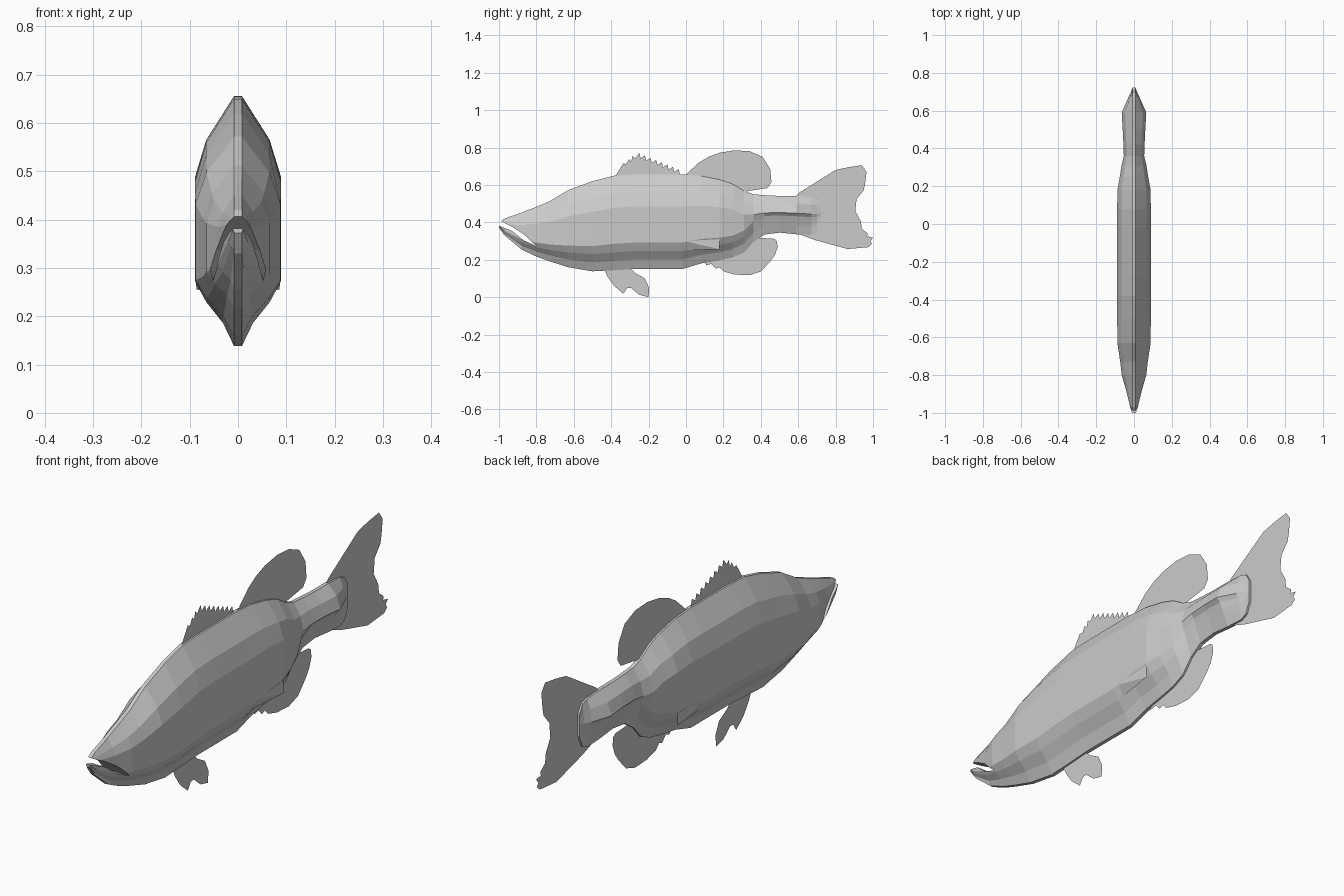
import bpy, bmesh

grey = bpy.data.materials.new("plain grey")
grey.diffuse_color = (0.6, 0.6, 0.6, 1)


def make_object(name, verts, faces):
    mesh = bpy.data.meshes.new(name)
    bm = bmesh.new()
    vs = [bm.verts.new(v) for v in verts]
    for f in faces:
        bm.faces.new([vs[i] for i in f])
    if len(faces) > 1:
        bmesh.ops.recalc_face_normals(bm, faces=bm.faces[:])
    bm.to_mesh(mesh)
    bm.free()
    mesh.materials.append(grey)
    obj = bpy.data.objects.new(name, mesh)
    bpy.context.collection.objects.link(obj)
    return obj


def fin(name, outline):
    """Paper-thin fin on the centre plane from a (y, z) outline."""
    return make_object(name, [(0, y, z) for y, z in outline],
                       [list(range(len(outline)))])


# Half cross-sections, bottom to top: (height fraction, width fraction)
TRUNK = [(0, .09), (.10, .35), (.19, .74), (.28, 1), (.66, 1), (.82, .74), (1, .09)]
STALK = [(0, .12), (.22, .42), (.36, .6), (.47, .75), (.55, 1), (.80, .72), (1, .12)]

# Body stations: y, bottom z, top z, half width, blend from trunk to tail stalk
STATIONS = [
    (-1.00, .372, .398, .010, 0), (-.97, .330, .420, .020, 0),
    (-.88, .255, .452, .042, 0), (-.80, .217, .483, .065, 0),
    (-.73, .192, .512, .073, 0), (-.63, .160, .572, .088, 0),
    (-.50, .138, .620, .089, 0), (-.38, .144, .650, .089, 0),
    (-.28, .150, .655, .089, 0), (-.02, .150, .656, .089, 0),
    (.08, .180, .648, .089, 0), (.18, .197, .628, .088, 0),
    (.25, .212, .605, .075, .1), (.31, .238, .568, .066, .4),
    (.36, .295, .550, .054, .8), (.42, .335, .545, .056, 1),
    (.50, .345, .541, .060, 1), (.59, .336, .541, .065, 1),
    (.67, .332, .536, .030, 1), (.70, .345, .525, .016, 1),
    (.722, .395, .490, .008, 1)]

# Body loft
verts, faces = [], []
for y, low, high, w, k in STATIONS:
    side = []
    for (ta, wa), (tb, wb) in zip(TRUNK, STALK):
        t, f = ta + (tb - ta) * k, wa + (wb - wa) * k
        side.append((max(.008, f * w), y, low + t * (high - low)))
    verts += side + [(-x, yy, z) for x, yy, z in reversed(side)]
n = 2 * len(TRUNK)
for s in range(len(STATIONS) - 1):
    for i in range(n):
        j = (i + 1) % n
        faces.append((s * n + i, s * n + j, (s + 1) * n + j, (s + 1) * n + i))
faces.append(range(n))
faces.append(range(len(verts) - n, len(verts)))
body = make_object("body", verts, faces)

# Open mouth cut through the head
mouth = [(-1.03, .432), (-.98, .402), (-.93, .376), (-.87, .338), (-.80, .273),
         (-.87, .305), (-.93, .354), (-1.03, .394)]
m = len(mouth)
cutter = make_object(
    "mouth_cutter",
    [(x, y, z) for x in (-.2, .2) for y, z in mouth],
    [range(m), range(m, 2 * m)] +
    [(i, (i + 1) % m, m + (i + 1) % m, m + i) for i in range(m)])
cutter.hide_render = True
cut = body.modifiers.new("mouth", 'BOOLEAN')
cut.operation = 'DIFFERENCE'
cut.solver = 'EXACT'
cut.object = cutter
bpy.context.view_layer.objects.active = body
bpy.ops.object.modifier_apply(modifier=cut.name)
bpy.data.objects.remove(cutter)

# Small side flaps low on the flanks
for s, label in ((1, "right"), (-1, "left")):
    make_object(label + "_side_flap",
                [(s * .089, -.01, .30), (s * .086, .18, .256),
                 (s * .062, -.01, .25), (s * .086, .18, .31)],
                [(0, 1, 3), (0, 2, 1), (1, 2, 3), (0, 3, 2)])

# Spiny front dorsal fin with a saw-toothed edge
spines = [(-.38, .63), (-.37, .66), (-.335, .715), (-.32, .71), (-.305, .738),
          (-.293, .725), (-.285, .755), (-.272, .742)]
peaks = 8
for i in range(peaks):
    t = i / (peaks - 1)
    y, z = -.25 + .21 * t, .770 - .085 * t
    spines += [(y, z), (y + .008, z - .028)]
spines += [(.01, .655), (.01, .63)]
fin("spiny_dorsal_fin", spines)

# Soft rear dorsal fin
fin("soft_dorsal_fin", [
    (0, .64), (.01, .665), (.07, .72), (.12, .75), (.18, .772), (.26, .785),
    (.34, .780), (.41, .750), (.45, .685), (.457, .615), (.435, .583),
    (.33, .567), (.26, .54)])

# Tail fin
fin("tail_fin", [
    (.58, .53), (.60, .555), (.80, .680), (.87, .695), (.94, .705), (.965, .67),
    (.958, .61), (.95, .57), (.912, .525), (.905, .46), (.935, .405),
    (.94, .365), (.972, .34), (.968, .325), (1.0, .318), (.985, .30), (.995, .285),
    (.975, .267), (.865, .257), (.69, .305), (.58, .345)])

# Anal fin, ragged at the front
fin("anal_fin", [
    (.05, .22), (.07, .18), (.10, .187), (.11, .17), (.135, .178), (.16, .152),
    (.18, .160), (.20, .138), (.26, .121), (.34, .117), (.40, .137), (.45, .190),
    (.475, .225), (.49, .267), (.485, .302), (.47, .312), (.38, .318), (.28, .28)])

# Pelvic fin
fin("pelvic_fin", [
    (-.44, .155), (-.42, .11), (-.385, .06), (-.335, .018), (-.315, .048),
    (-.295, .050), (-.25, .012), (-.20, 0), (-.197, .05), (-.22, .10),
    (-.27, .128), (-.31, .165)])
